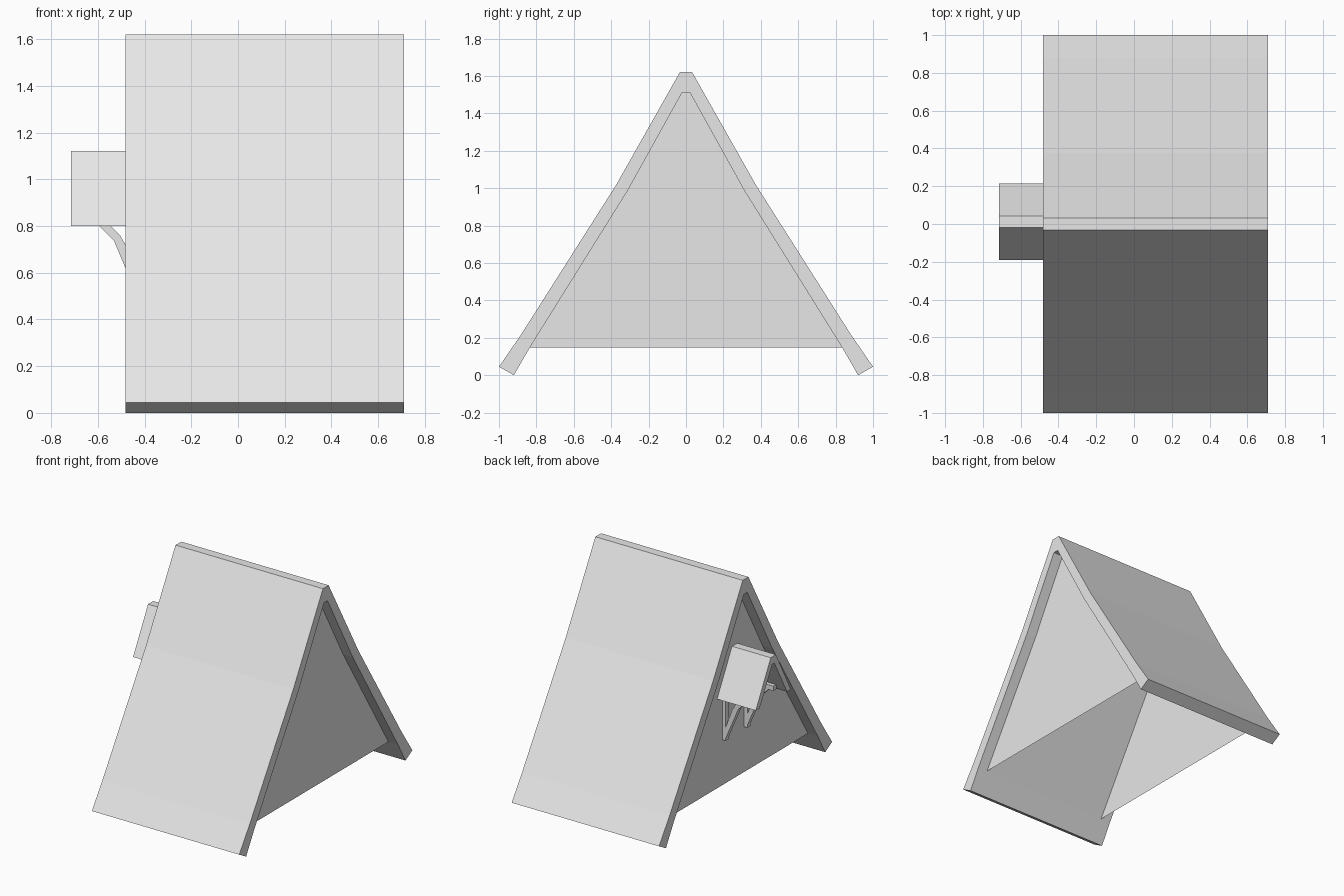
import bpy

if "Cube" in bpy.data.objects:
    bpy.data.objects.remove(bpy.data.objects["Cube"])

# One flat colour for everything
grey = bpy.data.materials.new("light_grey")
grey.diffuse_color = (0.8, 0.8, 0.8, 1)
grey.use_nodes = True
grey.node_tree.nodes["Principled BSDF"].inputs["Base Color"].default_value = grey.diffuse_color


def make(name, verts, faces):
    mesh = bpy.data.meshes.new(name)
    mesh.from_pydata(verts, [], faces)
    mesh.materials.append(grey)
    obj = bpy.data.objects.new(name, mesh)
    bpy.context.collection.objects.link(obj)
    return obj


def prism(name, profile, lo, hi, place):
    """Extrude a 2D profile from lo to hi; place(a, b, t) gives the 3D point."""
    n = len(profile)
    verts = [place(a, b, t) for t in (lo, hi) for a, b in profile]
    faces = [(i, (i + 1) % n, n + (i + 1) % n, n + i) for i in range(n)]
    faces += [tuple(range(n))[::-1], tuple(range(n, 2 * n))]
    obj = make(name, verts, faces)
    import bmesh
    bm = bmesh.new()
    bm.from_mesh(obj.data)
    bmesh.ops.recalc_face_normals(bm, faces=bm.faces)
    bm.to_mesh(obj.data)
    bm.free()
    return obj


def along_x(a, b, t):
    return (t, a, b)


def along_y(a, b, t):
    return (a, t, b)


def arch(outer, inner, centre=0.0):
    """Closed A-shaped band from its right-hand outer and inner edges, top to bottom."""
    left = [(-y, z) for y, z in outer[::-1]]
    left_in = [(-y, z) for y, z in inner]
    loop = left + outer + inner[::-1] + left_in
    return [(y + centre, z) for y, z in loop]


# Main roof: thick A-frame band with slight bends in the slopes
outer = [(0.033, 1.62), (0.375, 1.015), (0.88, 0.22), (1.0, 0.045)]
inner = [(0.02, 1.512), (0.31, 0.99), (0.835, 0.148), (0.92, 0.0)]
prism("roof", arch(outer, inner), -0.482, 0.71, along_x)

# Gable walls: flat sheets set back from the roof ends, open below
wall = inner[:3]
for name, x in (("gable_wall_right", 0.632), ("gable_wall_left", -0.402)):
    pts = wall + [(-y, z) for y, z in wall[::-1]]
    order = range(6) if x < 0 else range(5, -1, -1)
    make(name, [(x, y, z) for y, z in pts], [tuple(order)])

# Small hood on the left gable
MID = 0.012
hood_out = [(0.03, 1.12), (0.203, 0.8)]
hood_in = [(0.012, 1.065), (0.158, 0.8)]
prism("hood", arch(hood_out, hood_in, MID), -0.715, -0.402, along_x)

# Pair of brackets: wall post, arm under the hood and bent brace
post = [(-0.43, 0.48), (-0.402, 0.48), (-0.402, 0.84), (-0.43, 0.84)]
arm = [(-0.64, 0.805), (-0.402, 0.805), (-0.402, 0.84), (-0.64, 0.84)]
brace = [(-0.60, 0.805), (-0.53, 0.735), (-0.482, 0.62), (-0.43, 0.50),
         (-0.43, 0.58), (-0.482, 0.72), (-0.505, 0.76), (-0.55, 0.805)]
for side, s in (("front", -1), ("back", 1)):
    y = MID + s * 0.125
    for part, shape in (("post", post), ("arm", arm), ("brace", brace)):
        prism(f"{side}_bracket_{part}", shape, y - 0.018, y + 0.018, along_y)
